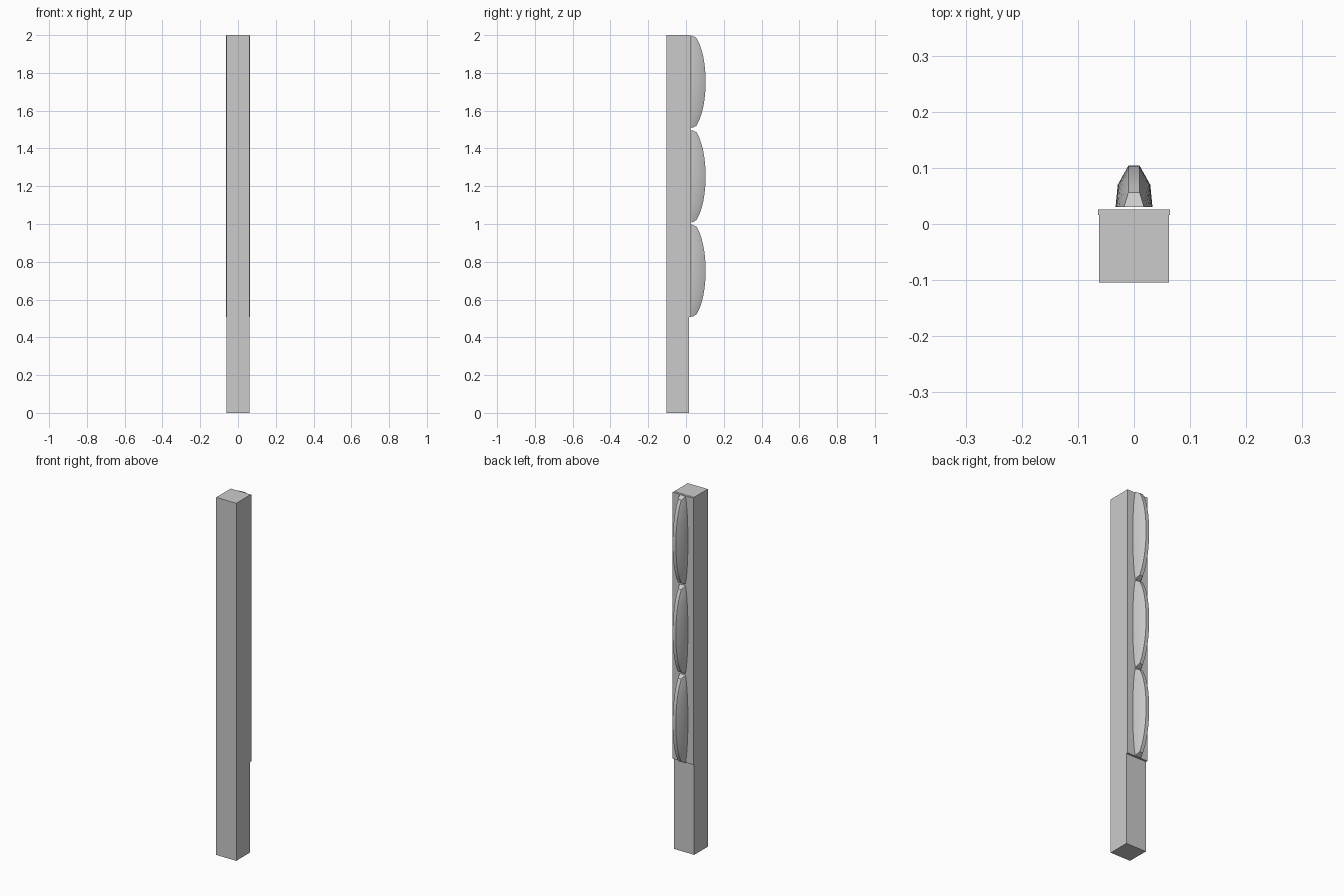
import bpy
import bmesh
from math import sqrt

if "Cube" in bpy.data.objects:
    bpy.data.objects.remove(bpy.data.objects["Cube"])

grey = bpy.data.materials.new("plain_grey")
grey.use_nodes = True
colour = (0.6, 0.6, 0.6, 1)
grey.diffuse_color = colour
grey.node_tree.nodes["Principled BSDF"].inputs["Base Color"].default_value = colour


def finish(bm, name):
    bmesh.ops.recalc_face_normals(bm, faces=bm.faces)
    mesh = bpy.data.meshes.new(name)
    bm.to_mesh(mesh)
    bm.free()
    mesh.materials.append(grey)
    obj = bpy.data.objects.new(name, mesh)
    bpy.context.collection.objects.link(obj)
    return obj


def box(name, low, high):
    bm = bmesh.new()
    bmesh.ops.create_cube(bm, size=1)
    for v in bm.verts:
        v.co = [a + (b - a) * (c + 0.5) for a, b, c in zip(low, high, v.co)]
    return finish(bm, name)


def lens(name, centre, half, steps=14):
    """Faceted boss: bulging flanks, a flat narrow ridge and bevelled ends."""
    bm = bmesh.new()
    rings = []
    for i in range(steps + 1):
        t = 2 * i / steps - 1
        bulge = (sqrt(1.3 - t * t) - sqrt(0.3)) / (sqrt(1.3) - sqrt(0.3))
        base = (0.018 + 0.015 * bulge, 0.03, half)
        shoulder = (0.014 + 0.015 * bulge, 0.043 + 0.027 * bulge, half - 0.007)
        ridge = (0.01, 0.056 + 0.048 * bulge, half - 0.014)
        side = [(x, y, centre + t * h) for x, y, h in (base, shoulder, ridge)]
        ring = side + [(-x, y, z) for x, y, z in reversed(side)]
        rings.append([bm.verts.new(p) for p in ring])
    for a, b in zip(rings, rings[1:]):
        for k in range(len(a)):
            n = (k + 1) % len(a)
            bm.faces.new((a[k], a[n], b[n], b[k]))
    bm.faces.new(rings[0])
    bm.faces.new(rings[-1])
    obj = finish(bm, name)
    bpy.ops.object.select_all(action="DESELECT")
    obj.select_set(True)
    bpy.context.view_layer.objects.active = obj
    bpy.ops.object.shade_smooth_by_angle(angle=0.5)


# Square post with a thin backing plate on its rear face
box("post", (-0.062, -0.104, 0), (0.062, 0.016, 2))
box("back_plate", (-0.064, 0.016, 0.508), (0.064, 0.026, 1.999))

# Three stacked bosses up the rear
for i, place in enumerate(("lower", "middle", "upper")):
    lens(place + "_boss", 0.753 + 0.5 * i, 0.246)
